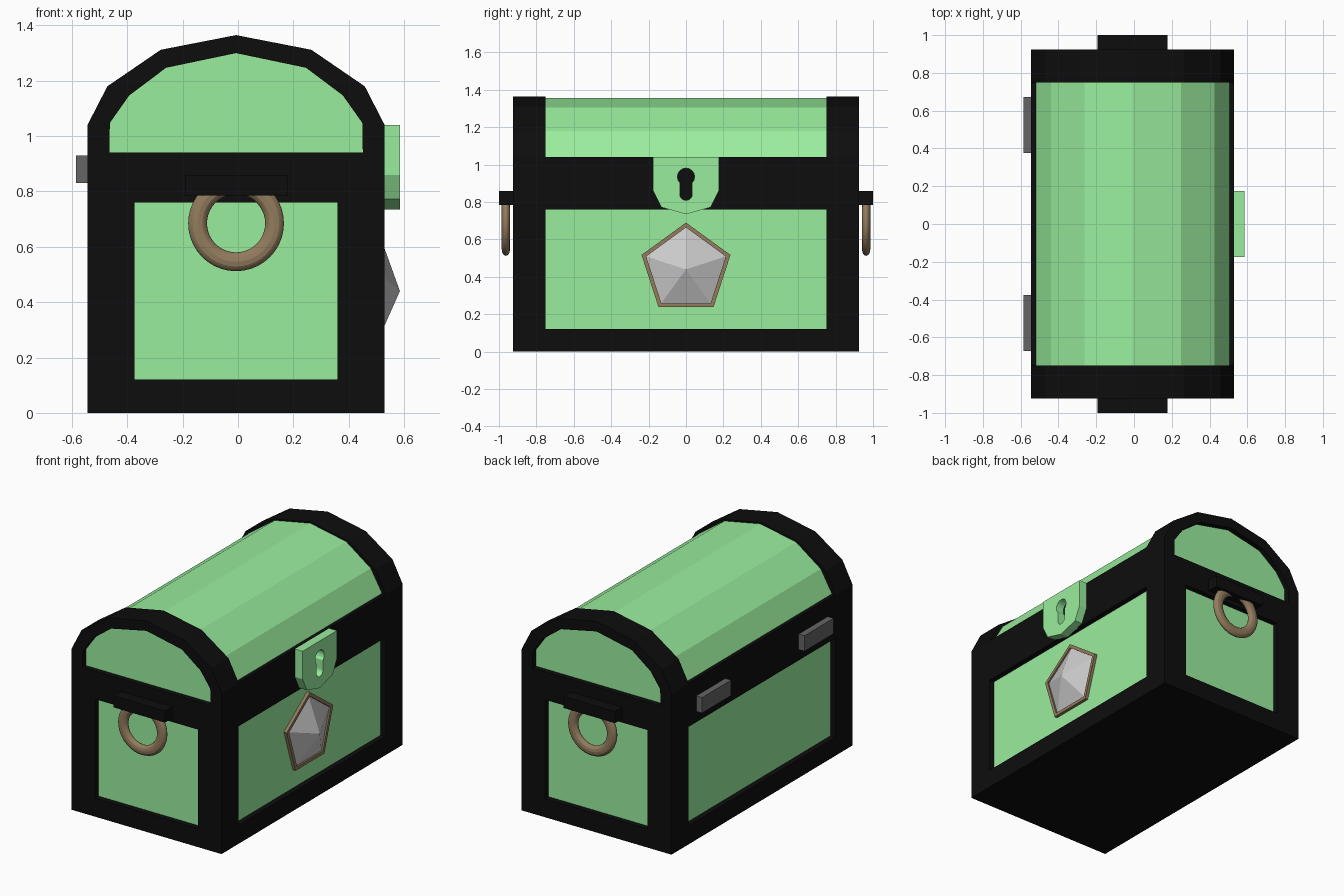
import bpy, bmesh, math
from mathutils import Vector

if "Cube" in bpy.data.objects:
    bpy.data.objects.remove(bpy.data.objects["Cube"])

CX = -0.007            # centre line of the chest body
HW, HL = 0.537, 0.925  # half width and half length of the frame
INSET = 0.035          # depth of the green panels


def material(name, r, g, b):
    m = bpy.data.materials.new(name)
    m.diffuse_color = (r, g, b, 1)
    m.use_nodes = True
    m.node_tree.nodes["Principled BSDF"].inputs["Base Color"].default_value = m.diffuse_color
    return m


GREEN = material("green", 0.32, 0.85, 0.34)
BLACK = material("black", 0.004, 0.004, 0.004)
BRONZE = material("bronze", 0.29, 0.2, 0.11)
IRON = material("iron", 0.13, 0.13, 0.13)


def finish(name, bm, mat=None):
    bmesh.ops.recalc_face_normals(bm, faces=bm.faces)
    me = bpy.data.meshes.new(name)
    bm.to_mesh(me)
    bm.free()
    ob = bpy.data.objects.new(name, me)
    bpy.context.collection.objects.link(ob)
    if mat:
        me.materials.append(mat)
    return ob


def box(name, x, y, z, mat):
    bm = bmesh.new()
    bmesh.ops.create_cube(bm, size=1)
    for v in bm.verts:
        v.co = Vector([(r[0] + r[1]) / 2 + c * (r[1] - r[0]) for r, c in zip((x, y, z), v.co)])
    return finish(name, bm, mat)


def prism(name, loops, axis, a, b, mat):
    """Extrude closed outlines (the first outer, others holes) along x or y."""
    bm = bmesh.new()
    place = (lambda u, v, d: (d, u, v)) if axis == "x" else (lambda u, v, d: (u, d, v))
    edges = []
    for pts in loops:
        vs = [bm.verts.new(place(u, v, a)) for u, v in pts]
        edges += [bm.edges.new((vs[i - 1], vs[i])) for i in range(len(vs))]
    if len(loops) == 1:
        bm.faces.new(vs)
    else:
        bmesh.ops.triangle_fill(bm, edges=edges, use_beauty=True)
    ext = bmesh.ops.extrude_face_region(bm, geom=bm.faces[:], use_keep_orig=True)
    move = [g for g in ext["geom"] if isinstance(g, bmesh.types.BMVert)]
    bmesh.ops.translate(bm, verts=move, vec=place(0, 0, b - a))
    return finish(name, bm, mat)


def arch(half):
    """Mirror a half outline running from the right foot to the crown."""
    return [(CX + x, z) for x, z in half] + [(CX - x, z) for x, z in half[-2::-1]]


def wide(w):
    return (CX - w, CX + w)


# Green body and barrel lid
box("body_panels", wide(HW - INSET), (INSET - HL, HL - INSET), (0.05, 0.9), GREEN)
lid = arch([(0.512, 0.93), (0.512, 1.04), (0.432, 1.18), (0.256, 1.306), (0, 1.356)])
prism("barrel_lid", [lid], "y", INSET - HL, HL - INSET, GREEN)

# Black frame: base, belt, posts and arched lid ends
box("base_frame", wide(HW), (-HL, HL), (0, 0.12), BLACK)
box("belt", wide(HW), (-HL, HL), (0.76, 0.94), BLACK)
box("lid_side_belt", wide(HW), (-0.75, 0.75), (0.94, 1.04), BLACK)
outer = arch([(HW, 0.94), (HW, 1.04), (0.465, 1.18), (0.272, 1.312), (0, 1.365)])
inner = arch([(0.458, 0.94), (0.456, 1.048), (0.386, 1.147), (0.253, 1.247), (0, 1.3)])
for s, end in ((-1, "front"), (1, "back")):
    ys = sorted((s * 0.75, s * HL))
    prism(end + "_lid_arch", [outer + inner[::-1]], "y", ys[0], ys[1], BLACK)
    for t, side in ((-1, "left"), (1, "right")):
        xs = sorted((CX + t * 0.367, CX + t * HW))
        box(f"{end}_{side}_post", xs, ys, (0.12, 0.76), BLACK)

    # Handle bracket and ring
    box(end + "_handle_bracket", wide(0.185), sorted((s * HL, s * 1.0)), (0.785, 0.86), BLACK)
    bpy.ops.mesh.primitive_torus_add(major_radius=0.139, minor_radius=0.034,
                                     major_segments=40, minor_segments=12,
                                     location=(CX, s * 0.963, 0.685),
                                     rotation=(math.pi / 2, 0, 0))
    ring = bpy.context.object
    ring.name = end + "_handle_ring"
    ring.scale.z = 0.65
    ring.data.materials.append(BRONZE)
    bpy.ops.object.shade_smooth_by_angle()

    # Hinge on the rear side
    box(end + "_hinge", (-0.585, -0.54), sorted((s * 0.375, s * 0.672)), (0.83, 0.93), IRON)

# Lock plate with keyhole
half = [(0.176, 1.04), (0.176, 0.86), (0.132, 0.772), (0, 0.735)]
plate = half + [(-y, z) for y, z in half[-2::-1]]
keyhole = []
for z, r, a0, a1 in ((0.935, 0.046, -45, 225), (0.842, 0.033, 180, 360)):
    for i in range(13):
        a = math.radians(a0 + (a1 - a0) * i / 12)
        keyhole.append((r * math.cos(a), z + r * math.sin(a)))
prism("lock_plate", [plate, keyhole], "x", 0.528, 0.585, GREEN)


# Five-sided gem in a bronze rim
def pentagon(r):
    return [(r * math.sin(i * math.tau / 5), 0.44 + r * math.cos(i * math.tau / 5)) for i in range(5)]


prism("gem_rim", [pentagon(0.25), pentagon(0.224)], "x", 0.49, 0.515, BRONZE)
bm = bmesh.new()
base = [bm.verts.new((0.503, y, z)) for y, z in pentagon(0.228)]
tip = bm.verts.new((0.585, 0, 0.44))
bm.faces.new(base)
for i in range(5):
    bm.faces.new((base[i - 1], base[i], tip))
finish("gem", bm)
